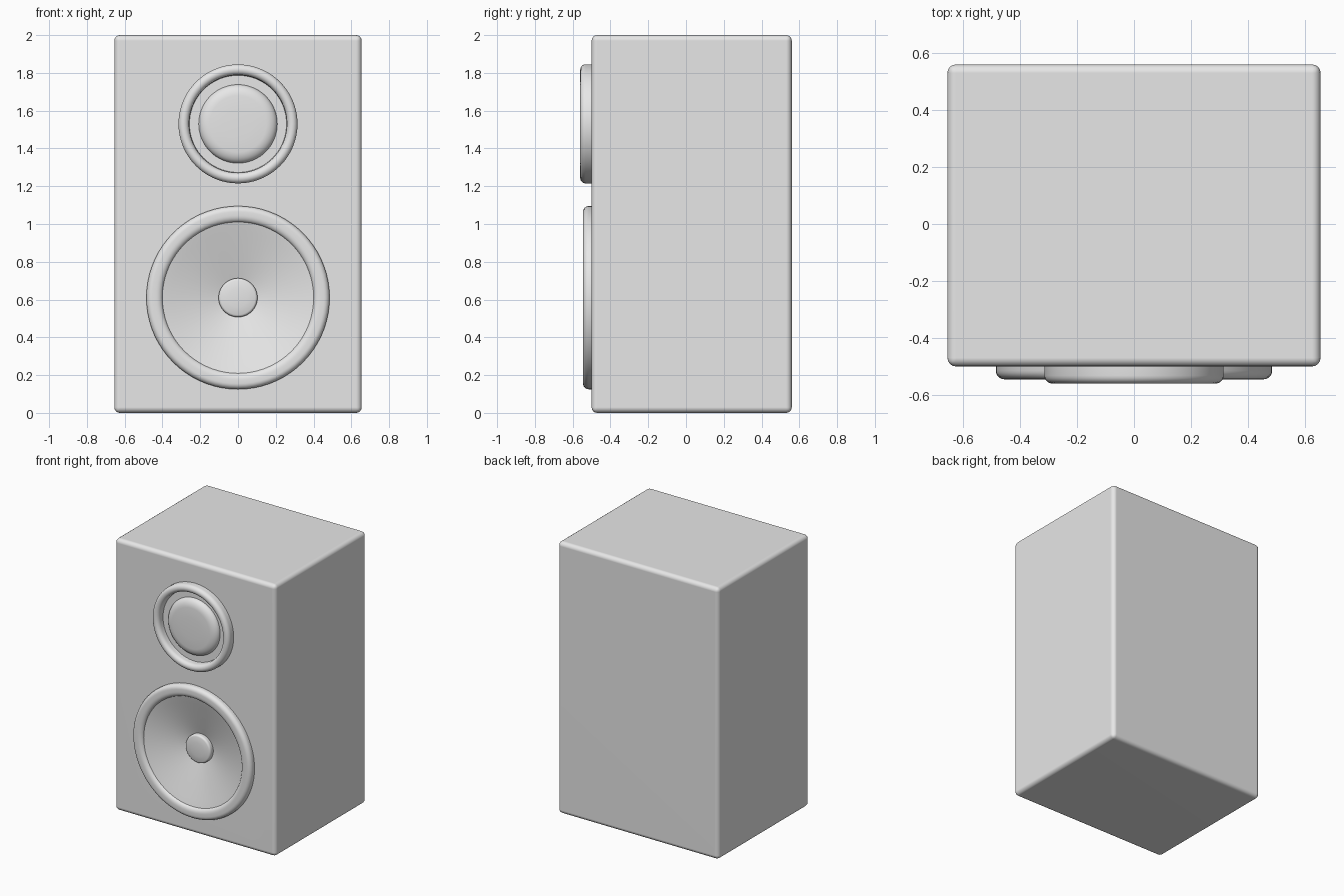
import bpy, bmesh, math

cube = bpy.data.objects.get("Cube")
if cube:
    bpy.data.objects.remove(cube, do_unlink=True)

GREY = (0.8, 0.8, 0.8, 1.0)
grey = bpy.data.materials.new("light_grey")
grey.use_nodes = True
grey.diffuse_color = GREY
grey.node_tree.nodes["Principled BSDF"].inputs["Base Color"].default_value = GREY

SEGMENTS = 72
FRONT, BACK = -0.50, 0.56
WIDTH, HEIGHT = 1.31, 2.0


def finish(obj, angle):
    obj.data.materials.clear()
    obj.data.materials.append(grey)
    bpy.ops.object.select_all(action='DESELECT')
    obj.select_set(True)
    bpy.context.view_layer.objects.active = obj
    bpy.ops.object.shade_smooth_by_angle(angle=math.radians(angle))


def lathe(name, z, profile):
    """Turn (radius, y) points, ordered from rim to centre, about the y axis."""
    bm = bmesh.new()
    rings = []
    for r, y in profile:
        if r == 0:
            rings.append([bm.verts.new((0, y, z))] * SEGMENTS)
            continue
        ring = []
        for k in range(SEGMENTS):
            a = 2 * math.pi * k / SEGMENTS
            ring.append(bm.verts.new((r * math.cos(a), y, z + r * math.sin(a))))
        rings.append(ring)
    for outer, inner in zip(rings, rings[1:]):
        for k in range(SEGMENTS):
            n = (k + 1) % SEGMENTS
            corners = [outer[k], outer[n], inner[n], inner[k]]
            bm.faces.new(list(dict.fromkeys(corners)))
    mesh = bpy.data.meshes.new(name)
    bm.to_mesh(mesh)
    bm.free()
    obj = bpy.data.objects.new(name, mesh)
    bpy.context.collection.objects.link(obj)
    finish(obj, 40)
    return obj


def arc(r, y, rr, ry, start, end, steps=6):
    """Elliptical arc in the (radius, y) plane; 90 degrees points forward."""
    pts = []
    for i in range(steps + 1):
        a = math.radians(start + (end - start) * i / steps)
        pts.append((r + rr * math.cos(a), y - ry * math.sin(a)))
    return pts


# Cabinet with softened edges
bpy.ops.mesh.primitive_cube_add(size=1, location=(0, (FRONT + BACK) / 2, HEIGHT / 2))
cabinet = bpy.context.object
cabinet.name = "cabinet"
cabinet.scale = (WIDTH, BACK - FRONT, HEIGHT)
bpy.ops.object.transform_apply(location=True, rotation=False, scale=True)
bevel = cabinet.modifiers.new("edges", 'BEVEL')
bevel.width = 0.03
bevel.segments = 4

# Recess behind the woofer cone
WOOFER_Z, TWEETER_Z = 0.61, 1.53
bpy.ops.mesh.primitive_cylinder_add(vertices=SEGMENTS, radius=0.42, depth=0.3,
                                    location=(0, FRONT, WOOFER_Z),
                                    rotation=(math.pi / 2, 0, 0))
cutter = bpy.context.object
cutter.name = "recess_cutter"
cutter.hide_render = True
cut = cabinet.modifiers.new("recess", 'BOOLEAN')
cut.operation = 'DIFFERENCE'
cut.solver = 'EXACT'
cut.object = cutter
bpy.ops.object.select_all(action='DESELECT')
cabinet.select_set(True)
bpy.context.view_layer.objects.active = cabinet
for modifier in ("edges", "recess"):
    bpy.ops.object.modifier_apply(modifier=modifier)
bpy.data.objects.remove(cutter, do_unlink=True)
finish(cabinet, 40)
cabinet.modifiers.new("flat_panels", 'WEIGHTED_NORMAL').keep_sharp = True

# Woofer: rounded rim, flat surround, shallow cone
lathe("woofer_cone", WOOFER_Z,
      [(0.485, -0.48)]
      + arc(0.455, -0.515, 0.03, 0.03, 0, 90)
      + arc(0.435, -0.52, 0.035, 0.025, 90, 170)
      + [(0.355, -0.512), (0.09, -0.43)])
lathe("woofer_dust_cap", WOOFER_Z,
      [(0.103, -0.42)] + arc(0.088, -0.455, 0.015, 0.015, 0, 80, 4)
      + [(0.05, -0.474), (0, -0.476)])

# Tweeter: raised ring, flat floor, soft dome
lathe("tweeter_ring", TWEETER_Z,
      [(0.315, -0.48)]
      + arc(0.287, -0.532, 0.028, 0.028, 0, 180, 10)
      + [(0.257, -0.505), (0.19, -0.505)])
lathe("tweeter_dome", TWEETER_Z,
      [(0.208, -0.50)] + arc(0.143, -0.505, 0.065, 0.042, 0, 84, 8)
      + [(0.08, -0.5485), (0, -0.55)])
